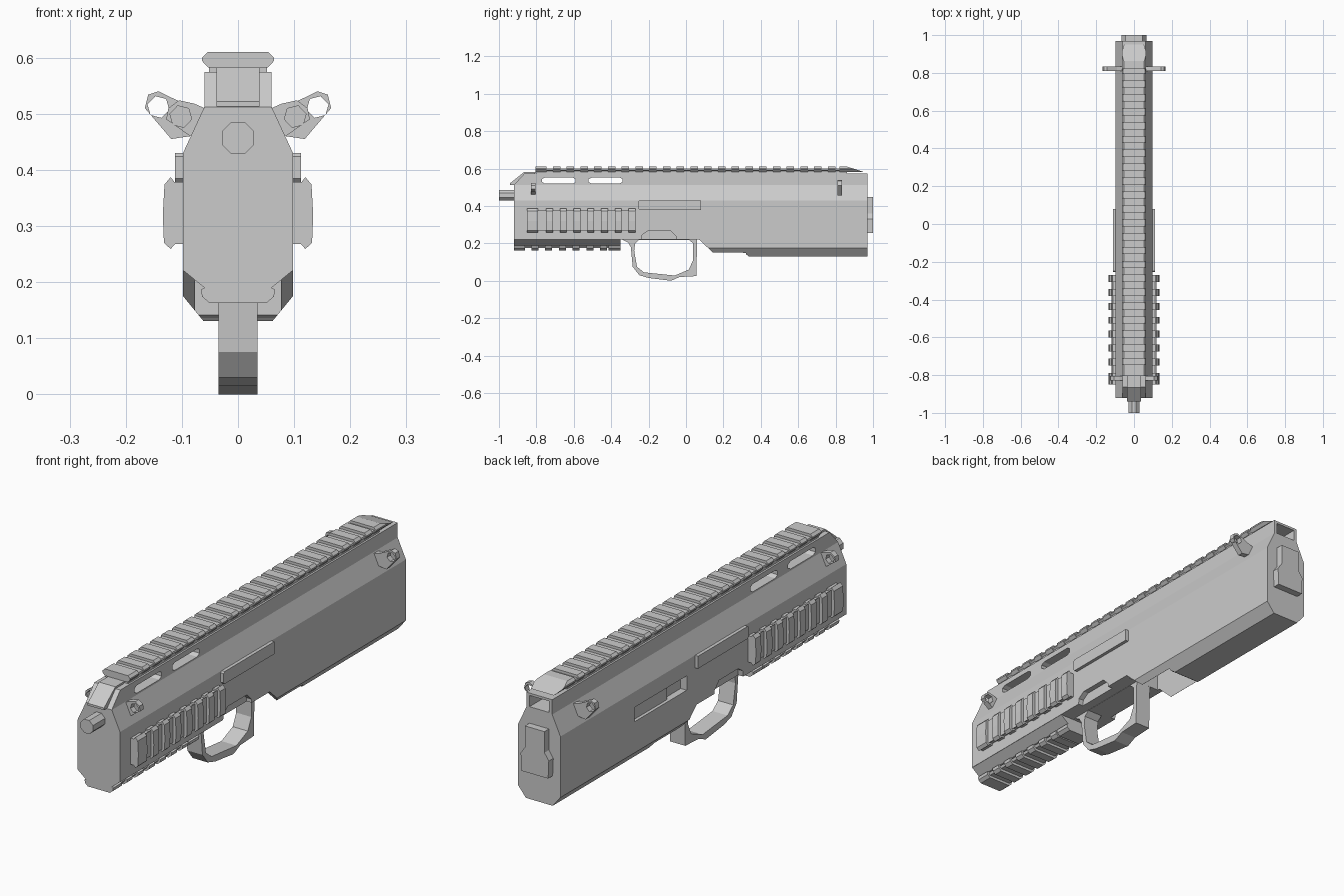
import bpy, bmesh, math

# ---------- helpers ----------
def prism(name, pts, axis, a, b):
    """Extrude a polygon: axis 'x' takes (y,z) points, 'y' takes (x,z), 'z' takes (x,y)."""
    def co(p, t):
        return {'x': (t, p[0], p[1]), 'y': (p[0], t, p[1]), 'z': (p[0], p[1], t)}[axis]
    bm = bmesh.new()
    lo = [bm.verts.new(co(p, a)) for p in pts]
    hi = [bm.verts.new(co(p, b)) for p in pts]
    n = len(pts)
    bm.faces.new(lo)
    bm.faces.new(hi[::-1])
    for i in range(n):
        j = (i + 1) % n
        bm.faces.new((lo[i], hi[i], hi[j], lo[j]))
    bmesh.ops.recalc_face_normals(bm, faces=bm.faces)
    me = bpy.data.meshes.new(name)
    bm.to_mesh(me)
    bm.free()
    ob = bpy.data.objects.new(name, me)
    bpy.context.collection.objects.link(ob)
    return ob

def box(name, x0, x1, y0, y1, z0, z1):
    return prism(name, [(x0, y0), (x1, y0), (x1, y1), (x0, y1)], 'z', z0, z1)

def boolean(ob, tool, op='DIFFERENCE'):
    m = ob.modifiers.new("bool", 'BOOLEAN')
    m.operation, m.object, m.solver = op, tool, 'EXACT'
    dg = bpy.context.evaluated_depsgraph_get()
    me = bpy.data.meshes.new_from_object(ob.evaluated_get(dg))
    ob.modifiers.clear()
    ob.data = me
    bpy.data.objects.remove(tool)

def sym(half):
    """Mirror a right-hand outline across x = 0."""
    return half + [(-x, z) for x, z in reversed(half)]

def ngon(cx, cz, r, n, rot=0.0):
    return [(cx + r * math.cos(rot + 2 * math.pi * i / n),
             cz + r * math.sin(rot + 2 * math.pi * i / n)) for i in range(n)]

def flip(pts, s):
    return [(s * x, z) for x, z in pts]

PITCH = 0.0735

# ---------- main body: cross-section intersected with side silhouette ----------
body = prism("body", sym([(0.062, 0.131), (0.098, 0.175), (0.098, 0.43),
                          (0.06, 0.512), (0.06, 0.574)]), 'y', -1, 1.1)
side = [(-0.92, 0.22), (-0.92, 0.512), (-0.86, 0.578), (0.97, 0.578), (0.97, 0.12),
        (0.345, 0.12), (0.33, 0.136), (0.305, 0.15), (0.145, 0.15), (0.07, 0.22)]
boolean(body, prism("cut_side", side, 'x', -0.3, 0.3), 'INTERSECT')

# vent slots through the upper housing
for y0, y1 in ((-0.77, -0.59), (-0.52, -0.34)):
    r = 0.016
    slot = [(y1 - r, 0.519), (y1, 0.528), (y1, 0.544), (y1 - r, 0.552),
            (y0 + r, 0.552), (y0, 0.544), (y0, 0.528), (y0 + r, 0.519)]
    boolean(body, prism("cut_slot", slot, 'x', -0.2, 0.2))

# rear opening, grip well, ejection port, side notches
boolean(body, box("cut_rear", -0.045, 0.045, 0.85, 1.1, 0.517, 0.564))
boolean(body, box("cut_well", -0.077, 0.077, 0.06, 0.32, 0.1, 0.30))
boolean(body, box("cut_port", -0.2, -0.07, 0.135, 0.48, 0.305, 0.365))
notch = [(-0.24, 0.2), (-0.235, 0.245), (-0.205, 0.265), (-0.08, 0.265), (-0.05, 0.235), (-0.05, 0.2)]
for s in (1, -1):
    boolean(body, prism("cut_notch", notch, 'x', s * 0.075, s * 0.2))
box("bolt", -0.086, -0.068, 0.25, 0.48, 0.306, 0.364)

# tapered belly under the front half
prism("front_belly", sym([(0.048, 0.188), (0.06, 0.19), (0.098, 0.221)]), 'y', -0.92, -0.35)

# ---------- front plate and barrel ----------
prism("front_slope_plate", [(-0.94, 0.513), (-0.94, 0.522), (-0.865, 0.582), (-0.80, 0.582), (-0.86, 0.513)],
      'x', -0.038, 0.038)
prism("barrel", ngon(0, 0.457, 0.031, 8, math.pi / 8), 'y', -1.0, -0.9)

# ---------- top rail ----------
prism("top_rail_neck", sym([(0.052, 0.572), (0.052, 0.586), (0.06, 0.592), (0.058, 0.599)]), 'y', -0.80, 0.86)
tooth = sym([(0.053, 0.582), (0.064, 0.594), (0.064, 0.6), (0.054, 0.61)])
prism("top_rail_tooth", tooth, 'y', -0.805, -0.745)
for i in range(21):
    y = -0.692 + i * PITCH
    prism("top_rail_tooth", tooth, 'y', y - 0.02, y + 0.02)
tail = prism("top_rail_tail", tooth, 'y', 0.82, 0.965)
boolean(tail, prism("cut_tail", [(0.86, 0.611), (0.98, 0.572), (0.98, 0.7), (0.86, 0.7)], 'x', -0.2, 0.2))

# ---------- bottom rail ----------
prism("bottom_rail_neck", sym([(0.045, 0.2), (0.045, 0.19), (0.058, 0.184), (0.052, 0.174)]), 'y', -0.92, -0.35)
tooth = sym([(0.05, 0.193), (0.066, 0.187), (0.064, 0.174), (0.051, 0.163)])
prism("bottom_rail_tooth", tooth, 'y', -0.92, -0.86)
for i in range(6):
    y = -0.808 + i * PITCH
    prism("bottom_rail_tooth", tooth, 'y', y - 0.019, y + 0.019)
prism("bottom_rail_tooth", tooth, 'y', -0.415, -0.35)

# ---------- parts on both sides ----------
for s in (1, -1):
    # side rail
    base = [(0.09, 0.37), (0.112, 0.37), (0.12, 0.377), (0.12, 0.27), (0.112, 0.276), (0.09, 0.276)]
    prism("side_rail_base", flip(base, s), 'y', -0.85, -0.275)
    tooth = [(0.09, 0.378), (0.113, 0.378), (0.12, 0.387), (0.131, 0.374), (0.134, 0.32),
             (0.132, 0.27), (0.12, 0.259), (0.112, 0.268), (0.09, 0.268)]
    prism("side_rail_tooth", flip(tooth, s), 'y', -0.85, -0.79)
    for i in range(7):
        y = -0.73 + i * PITCH
        prism("side_rail_tooth", flip(tooth, s), 'y', y - 0.018, y + 0.018)

    # long side bar
    bar = [(-0.255, 0.385), (-0.255, 0.424), (-0.248, 0.43), (0.08, 0.43), (0.08, 0.378), (-0.248, 0.378)]
    prism("side_bar", bar, 'x', s * 0.09, s * 0.112)

    # sling loops, small at the front and large at the rear
    small = [(0.055, 0.508), (0.078, 0.518), (0.105, 0.524), (0.124, 0.51), (0.128, 0.49), (0.085, 0.46), (0.075, 0.47)]
    large = [(0.055, 0.505), (0.09, 0.515), (0.142, 0.54), (0.16, 0.534), (0.166, 0.51), (0.119, 0.455), (0.085, 0.46)]
    for name, pts, cx, cz, y in (("front_sling_loop", small, 0.102, 0.495, -0.817),
                                 ("rear_sling_loop", large, 0.142, 0.512, 0.822)):
        loop = prism(name, flip(pts, s), 'y', y - 0.012, y + 0.012)
        hole = prism("cut_loop", flip(ngon(cx, cz, 0.02, 6, 0.25), s), 'y', y - 0.1, y + 0.1)
        boolean(loop, hole)

# ---------- trigger guard ----------
guard = prism("trigger_guard",
              [(-0.345, 0.222), (-0.31, 0.205), (-0.295, 0.18), (-0.285, 0.075), (-0.25, 0.03), (-0.2, 0.015),
               (-0.08, 0.0), (-0.035, 0.02), (0.055, 0.025), (0.06, 0.23), (-0.345, 0.23)], 'x', -0.035, 0.035)
inner = [(-0.25, 0.219), (-0.272, 0.2), (-0.277, 0.16), (-0.262, 0.075), (-0.225, 0.045), (-0.06, 0.028),
         (0.015, 0.06), (0.038, 0.11), (0.038, 0.2), (0.015, 0.219)]
boolean(guard, prism("cut_guard", inner, 'x', -0.1, 0.1))

# ---------- rear plate ----------
prism("rear_plate", sym([(0.062, 0.256), (0.065, 0.33), (0.045, 0.36), (0.045, 0.448)]), 'y', 0.96, 1.0)
